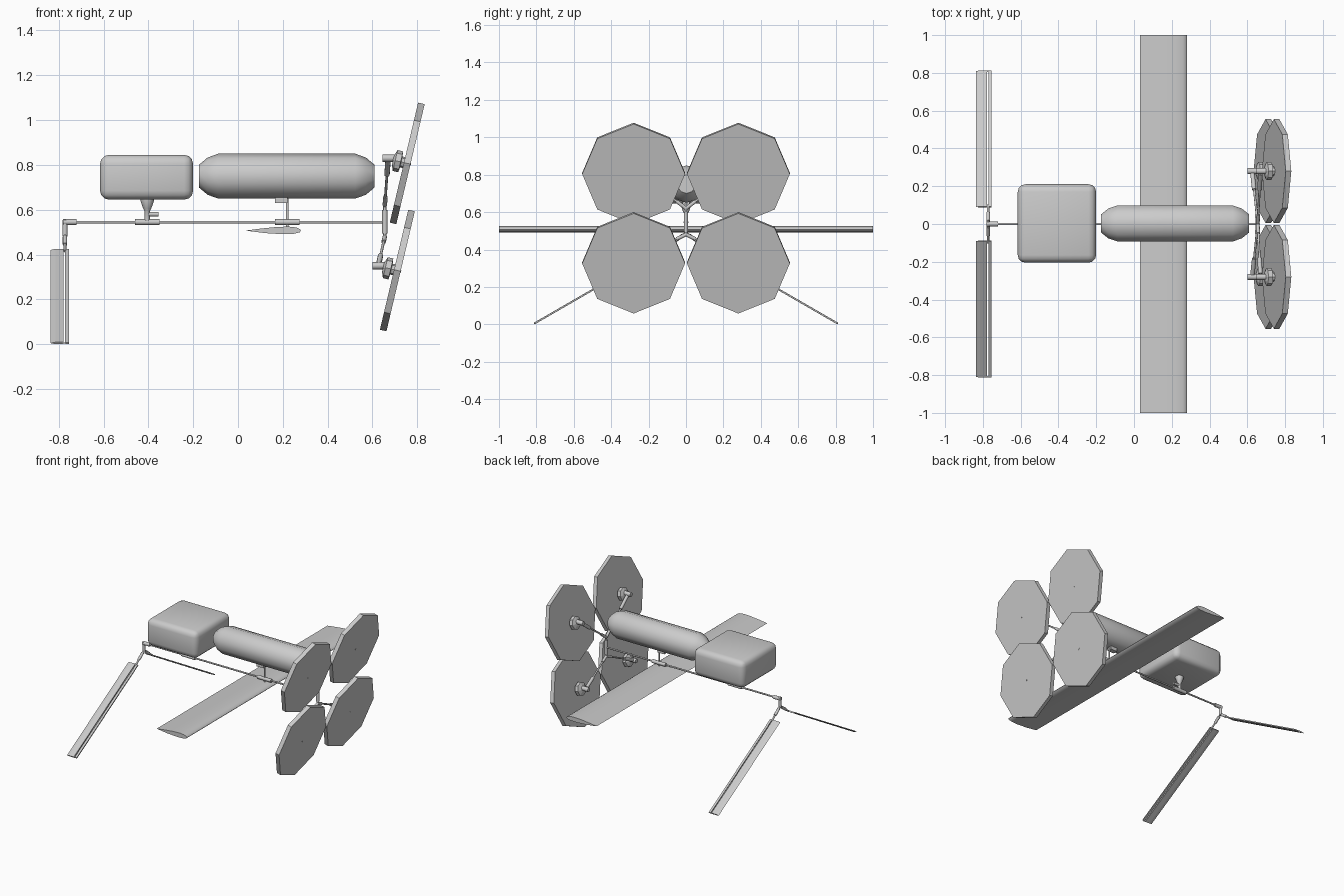
import bpy, bmesh, math
from mathutils import Vector

if "Cube" in bpy.data.objects:
    bpy.data.objects.remove(bpy.data.objects["Cube"])

grey = bpy.data.materials.new("light grey")
grey.use_nodes = True
COLOUR = (0.6, 0.6, 0.6, 1)
grey.diffuse_color = COLOUR
grey.node_tree.nodes["Principled BSDF"].inputs["Base Color"].default_value = COLOUR


def finish(name, bm, smooth=None):
    bmesh.ops.recalc_face_normals(bm, faces=bm.faces)
    mesh = bpy.data.meshes.new(name)
    bm.to_mesh(mesh)
    bm.free()
    mesh.materials.append(grey)
    obj = bpy.data.objects.new(name, mesh)
    bpy.context.collection.objects.link(obj)
    if smooth:
        bpy.ops.object.select_all(action="DESELECT")
        obj.select_set(True)
        bpy.context.view_layer.objects.active = obj
        bpy.ops.object.shade_smooth_by_angle(angle=math.radians(smooth))
    return obj


def turned(name, a, b, profile, sides=10, smooth=40, phase=0.0):
    """Closed lathe from a to b; profile holds (fraction along, radius)."""
    a, b = Vector(a), Vector(b)
    axis = (b - a).normalized()
    side = axis.cross(Vector((0, 1, 0)))
    if side.length < 0.01:
        side = Vector((1, 0, 0))
    side.normalize()
    other = axis.cross(side)
    bm = bmesh.new()
    rings = []
    for t, r in profile:
        rings.append([bm.verts.new(a.lerp(b, t) + r * (side * math.cos(w) + other * math.sin(w)))
                      for w in (2 * math.pi * i / sides + phase for i in range(sides))])
    for low, high in zip(rings, rings[1:]):
        for i in range(sides):
            j = (i + 1) % sides
            bm.faces.new((low[i], low[j], high[j], high[i]))
    bm.faces.new(rings[0])
    bm.faces.new(rings[-1])
    return finish(name, bm, smooth)


def rod(name, a, b, r, sides=10):
    return turned(name, a, b, [(0, r), (1, r)], sides)


def box(name, centre, size, bevel=0.0, segments=1, smooth=None):
    bm = bmesh.new()
    bmesh.ops.create_cube(bm, size=1)
    for v in bm.verts:
        v.co = Vector(centre) + Vector([v.co[k] * size[k] for k in range(3)])
    if bevel:
        bmesh.ops.bevel(bm, geom=bm.edges[:], offset=bevel, segments=segments,
                        profile=0.5, affect="EDGES")
    return finish(name, bm, smooth)


def extruded(name, outline, start, end, smooth=None):
    """Sweep an outline of (x, lift) points between two (y, z) stations."""
    direction = (Vector(end) - Vector(start)).normalized()
    lift = Vector((-direction.y, direction.x))
    if lift.y < 0:
        lift.negate()
    bm = bmesh.new()
    ends = [[bm.verts.new((x, y + h * lift.x, z + h * lift.y)) for x, h in outline]
            for y, z in (start, end)]
    n = len(outline)
    for i in range(n):
        j = (i + 1) % n
        bm.faces.new((ends[0][i], ends[0][j], ends[1][j], ends[1][i]))
    bm.faces.new(ends[0])
    bm.faces.new(ends[1])
    return finish(name, bm, smooth)


# Main bodies
box("equipment_box", (-0.408, 0.003, 0.745), (0.415, 0.415, 0.2), 0.04, 3, 35)
turned("tank", (-0.175, 0.003, 0.75), (0.61, 0.003, 0.75),
       [(0, 0.05), (0.05, 0.083), (0.11, 0.1), (0.89, 0.1), (0.95, 0.083), (1, 0.05)],
       10, 38)

# Boom with its sleeves
BOOM = 0.545
rod("boom", (-0.775, 0, BOOM), (0.655, 0, BOOM), 0.006)
for label, x0, x1 in (("tail", -0.78, -0.72), ("box", -0.46, -0.35), ("tank", 0.165, 0.275)):
    rod(label + "_sleeve", (x0, 0, BOOM), (x1, 0, BOOM), 0.013)

# Mount under the equipment box
turned("box_mount", (-0.405, 0, 0.55), (-0.405, 0, 0.65),
       [(0, 0.012), (0.45, 0.012), (0.55, 0.018), (0.9, 0.03), (1, 0.03)], 10)
rod("box_mount_motor", (-0.41, 0, 0.58), (-0.355, 0, 0.58), 0.01)

# Tank mount and wing post
box("tank_mount", (0.193, 0, 0.642), (0.055, 0.035, 0.025))
rod("wing_post", (0.22, 0, 0.65), (0.22, 0, 0.5), 0.006)

# Wing
airfoil = [(0.033, 0), (0.1, 0.009), (0.17, 0.016), (0.225, 0.018), (0.26, 0.014),
           (0.277, 0.006), (0.281, -0.001), (0.275, -0.008), (0.25, -0.014),
           (0.2, -0.016), (0.12, -0.011)]
extruded("wing", airfoil, (-1, 0.507), (1, 0.507), 40)

# Tail joint
rod("tail_post", (-0.772, 0, 0.555), (-0.772, 0, 0.48), 0.011)
for s, label in ((1, "left"), (-1, "right")):
    # Tail vane with a separate narrow flap
    inner, outer = (s * 0.09, 0.421), (s * 0.81, 0.005)
    extruded(label + "_tail_vane", [(-0.836, 0), (-0.815, 0.005), (-0.778, 0.005),
                                    (-0.778, -0.005), (-0.815, -0.005)], inner, outer)
    extruded(label + "_tail_flap", [(-0.771, 0.004), (-0.755, 0.004),
                                    (-0.755, -0.004), (-0.771, -0.004)], inner, outer)
    rod(label + "_tail_arm", (-0.772, 0, 0.49), (-0.772, s * 0.1, 0.415), 0.006)
    rod(label + "_tail_hinge", (-0.772, s * 0.015, 0.478), (-0.772, s * 0.06, 0.445), 0.01)
    for w in (0.002, 0.998):
        p = Vector(inner).lerp(Vector(outer), w)
        box(label + "_tail_link", (-0.775, *p), (0.015, 0.006, 0.006))

# Mast for the panels
rod("panel_mast", (0.655, 0, 0.47), (0.655, 0, 0.63), 0.007)
rod("mast_sleeve", (0.655, 0, 0.495), (0.655, 0, 0.6), 0.012)

# Four tilted eight-sided panels with hub, motor and arm
tilt = math.radians(13.3)
normal = Vector((math.cos(tilt), 0, -math.sin(tilt)))
for row, px, pz, root, bracket in (("upper", 0.755, 0.807, 0.62, 0.83),
                                   ("lower", 0.711, 0.329, 0.48, 0.35)):
    for s, label in ((1, "left"), (-1, "right")):
        name = row + "_" + label + "_"
        c = Vector((px, s * 0.28, pz))
        turned(name + "panel", c - normal * 0.015, c + normal * 0.015,
               [(0, 0.275), (1, 0.275)], 8, None)
        rod(name + "pin", c, c + normal * 0.017, 0.006)
        back = c - normal * 0.015
        turned(name + "hub", back - normal * 0.05, back,
               [(0, 0.022), (0.2, 0.048), (0.7, 0.048), (0.75, 0.025), (1, 0.025)], 8, None)
        rod(name + "motor", (px - 0.11, c.y, bracket), (px - 0.04, c.y, bracket), 0.016)
        start = Vector((0.655, 0, root))
        end = Vector((px - 0.085, c.y, bracket))
        rod(name + "arm", start, end, 0.006)
        rod(name + "arm_sleeve", start.lerp(end, 0.65), start.lerp(end, 0.95), 0.012)
        rod(name + "arm_root", start, start.lerp(end, 0.18), 0.01)
